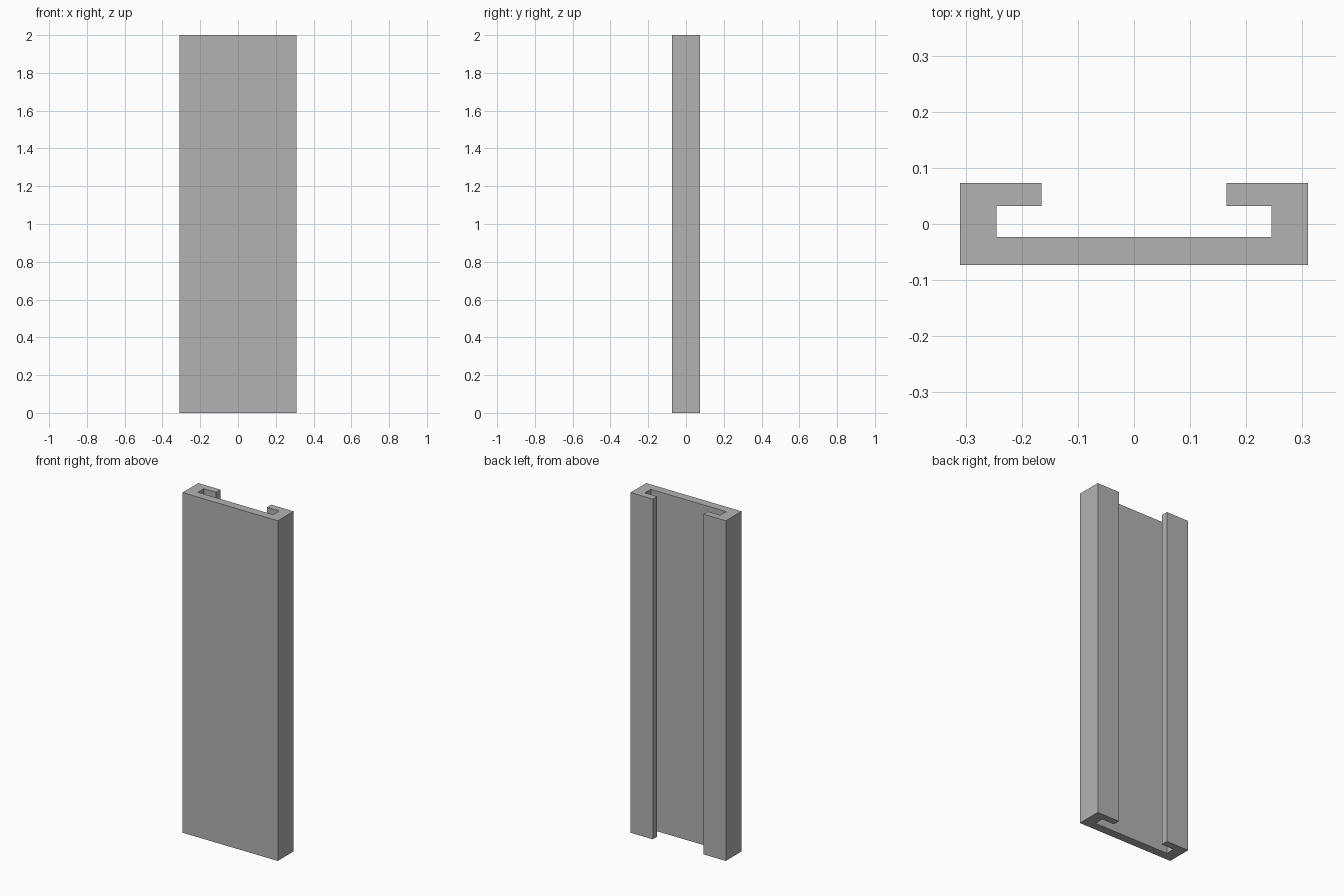
import bpy
import bmesh

cube = bpy.data.objects.get("Cube")
if cube:
    bpy.data.objects.remove(cube, do_unlink=True)

HEIGHT = 2.0

# Plain grey finish
grey = bpy.data.materials.new("plain_grey")
grey.use_nodes = True
colour = (0.45, 0.45, 0.45, 1)
grey.diffuse_color = colour
grey.node_tree.nodes["Principled BSDF"].inputs["Base Color"].default_value = colour

# Right half of the channel section, from the outer wall round to the floor
half = [(0.31, -0.073), (0.31, 0.073), (0.165, 0.073),
        (0.165, 0.032), (0.245, 0.032), (0.245, -0.023)]
section = half + [(-x, y) for x, y in reversed(half)]

# Extrude the mirrored section into one solid lipped channel
bm = bmesh.new()
base = bm.faces.new([bm.verts.new((x, y, 0)) for x, y in section])
result = bmesh.ops.extrude_face_region(bm, geom=[base], use_keep_orig=True)
top = [g for g in result["geom"] if isinstance(g, bmesh.types.BMVert)]
bmesh.ops.translate(bm, verts=top, vec=(0, 0, HEIGHT))
bmesh.ops.recalc_face_normals(bm, faces=bm.faces)

mesh = bpy.data.meshes.new("lipped_channel")
bm.to_mesh(mesh)
bm.free()
mesh.materials.append(grey)
channel = bpy.data.objects.new("lipped_channel", mesh)
bpy.context.collection.objects.link(channel)
